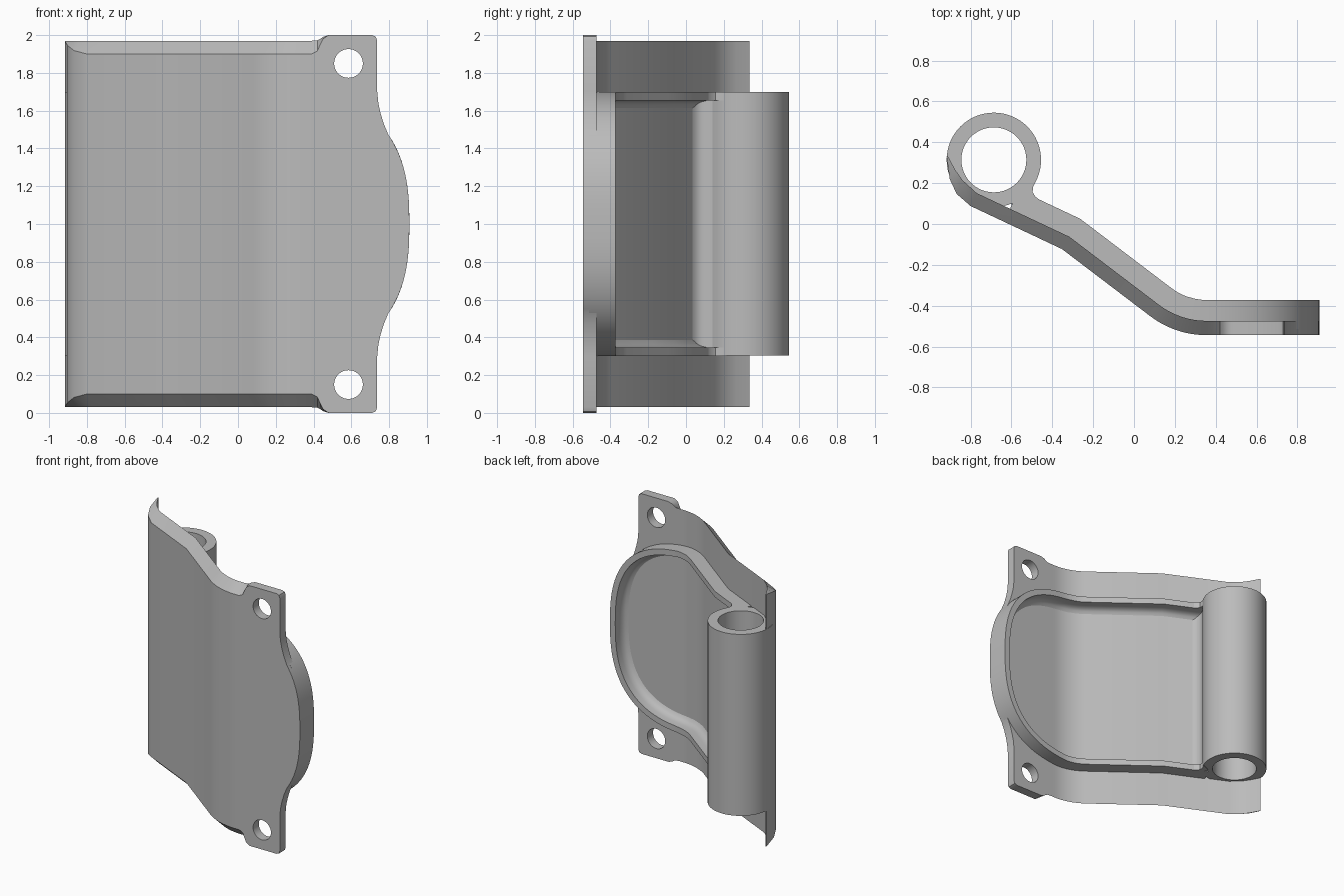
import bpy, bmesh, math
from mathutils import Vector

if "Cube" in bpy.data.objects:
    bpy.data.objects.remove(bpy.data.objects["Cube"], do_unlink=True)

grey = bpy.data.materials.new("plain grey")
grey.use_nodes = True
grey.diffuse_color = (0.5, 0.5, 0.5, 1)
grey.node_tree.nodes["Principled BSDF"].inputs["Base Color"].default_value = (0.5, 0.5, 0.5, 1)

PLATE, BOSS, MID = 0.07, 0.172, 1.0
FLAT_Y = -0.544


def loft(name, rings, closed=False):
    """Skin equal closed sections; cap the ends unless the loft is closed."""
    bm = bmesh.new()
    vs = [[bm.verts.new(p) for p in ring] for ring in rings]
    n = len(vs[0])
    for i in range(len(vs) if closed else len(vs) - 1):
        a, b = vs[i], vs[(i + 1) % len(vs)]
        for j in range(n):
            k = (j + 1) % n
            bm.faces.new((a[j], a[k], b[k], b[j]))
    if not closed:
        bm.faces.new(vs[0])
        bm.faces.new(vs[-1])
    bmesh.ops.recalc_face_normals(bm, faces=bm.faces)
    mesh = bpy.data.meshes.new(name)
    bm.to_mesh(mesh)
    bm.free()
    obj = bpy.data.objects.new(name, mesh)
    bpy.context.collection.objects.link(obj)
    mesh.materials.append(grey)
    return obj


def prism(name, outline, z0, z1):
    return loft(name, [[(x, y, z) for x, y in outline] for z in (z0, z1)])


def smooth(obj):
    bpy.ops.object.select_all(action='DESELECT')
    obj.select_set(True)
    bpy.context.view_layer.objects.active = obj
    bpy.ops.object.shade_smooth_by_angle(angle=math.radians(32))


# Front line of the bent sheet, seen from above
bend_r, bend_c, sweep = 0.455, Vector((0.355, -0.089)), 37.2
front = [Vector((-0.8, 0.088)), Vector((-0.353, -0.1225))]
for i in range(13):
    a = math.radians(270 - sweep + sweep * i / 12)
    front.append(bend_c + bend_r * Vector((math.cos(a), math.sin(a))))
front.append(Vector((0.95, FLAT_Y)))


def normal_of(a, b):
    d = (b - a).normalized()
    return Vector((-d.y, d.x))


edge_n = [normal_of(a, b) for a, b in zip(front, front[1:])]
miter = [edge_n[0]]
for a, b in zip(edge_n, edge_n[1:]):
    miter.append((a + b) / (1 + a.dot(b)))
miter.append(edge_n[-1])


def on_sheet(u, t):
    """Point at front position x = u, pushed back through the sheet by t."""
    i = 0
    while i < len(front) - 2 and u > front[i + 1].x:
        i += 1
    f = (u - front[i].x) / (front[i + 1].x - front[i].x)
    return front[i].lerp(front[i + 1], f) + t * miter[i].lerp(miter[i + 1], f)


def nose(a):
    """Rounded nose outline as (x, height above the middle)."""
    e = 2 / 2.6
    s = math.sin(a)
    return (0.2 + 0.707 * max(math.cos(a), 0) ** e,
            math.copysign(0.7 * abs(s) ** e, s))


# Sheet: stations of front point, back point, front and back half height
stations = [
    ((-0.917, 0.33), (-0.913, 0.336), 0.968, 0.97),
    ((-0.902, 0.22), (-0.875, 0.265), 0.945, 0.97),
    ((-0.868, 0.147), (-0.84, 0.215), 0.918, 0.97),
]
for p, m in zip(front[:-1], miter):
    stations.append((p, p + PLATE * m, 0.9, 0.97))
flat = [(0.39, 0.9, 0.97), (0.42, 0.915, 0.972), (0.435, 0.95, 0.98),
        (0.45, 0.98, 0.99), (0.48, 1, 1), (0.71, 1, 1), (0.729, 0.992, 0.992),
        (0.737, 0.97, 0.97), (0.737, 0.7, 0.7), (0.743, 0.64, 0.64),
        (0.755, 0.585, 0.585), (0.772, 0.53, 0.53)]
for i in range(16):
    x, h = nose(0.64 - 0.63 * i / 15)
    flat.append((x, h, h))
for x, hf, hb in flat:
    stations.append(((x, FLAT_Y), (x, FLAT_Y + PLATE), hf, hb))
plate = loft("bent_plate", [
    [(f[0], f[1], MID - hf), (b[0], b[1], MID - hb),
     (b[0], b[1], MID + hb), (f[0], f[1], MID + hf)]
    for f, b, hf, hb in stations])

# Bolt holes in the two flange ears
for z in (0.15, 1.85):
    ring = [2 * math.pi * k / 40 for k in range(40)]
    cutter = loft("hole_cutter", [
        [(0.585 + 0.076 * math.cos(a), y, z + 0.076 * math.sin(a)) for a in ring]
        for y in (-0.7, -0.3)])
    cutter.hide_render = True
    mod = plate.modifiers.new("bolt_hole", 'BOOLEAN')
    mod.operation, mod.solver, mod.object = 'DIFFERENCE', 'EXACT', cutter
    bpy.context.view_layer.objects.active = plate
    bpy.ops.object.modifier_apply(modifier=mod.name)
    bpy.data.objects.remove(cutter, do_unlink=True)

# Raised rim swept along the back, around the nose and back again
upper = [(u, 0.7) for u in (-0.64, -0.5, -0.353, -0.2, -0.05, 0.08, 0.11, 0.14, 0.17)]
arc = [nose(math.pi / 2 - math.pi * i / 64) for i in range(65)]
path = upper + arc + [(u, -h) for u, h in reversed(upper)]
section = [(0, 0.03), (0, BOSS), (0.045, BOSS), (0.047, 0.125),
           (0.054, 0.098), (0.068, 0.08), (0.09, 0.068), (0.09, 0.03)]
rings = []
for i, p in enumerate(path):
    a, b = Vector(path[max(i - 1, 0)]), Vector(path[min(i + 1, len(path) - 1)])
    d = (b - a).normalized()
    ring = []
    for inset, t in section:
        u, h = p[0] + d.y * inset, p[1] - d.x * inset
        q = on_sheet(u, t)
        ring.append((q.x, q.y, MID + h))
    rings.append(ring)
rim = loft("pocket_rim", rings)

# Hinge barrel with its open bore
barrel_rings = []
for k in range(64):
    a = 2 * math.pi * k / 64
    barrel_rings.append([(-0.686 + r * math.cos(a), 0.314 + r * math.sin(a), z)
                         for r, z in ((0.159, 0.305), (0.231, 0.305),
                                      (0.231, 1.7), (0.159, 1.7))])
barrel = loft("hinge_barrel", barrel_rings, closed=True)

# Fillets joining the barrel to the pocket floor and to the rim ends
floor_fillet = prism("floor_fillet", [
    (-0.515, 0.028), (-0.538, 0.048), (-0.55, 0.075), (-0.549, 0.105),
    (-0.53, 0.148), (-0.6, 0.16), (-0.6, 0.05)], 0.33, 1.67)
nook = [(-0.455, 0.113), (-0.482, 0.133), (-0.496, 0.155), (-0.495, 0.18),
        (-0.478, 0.215), (-0.54, 0.19), (-0.53, 0.1)]
lower_nook = prism("lower_rim_fillet", nook, 0.3, 0.345)
upper_nook = prism("upper_rim_fillet", nook, 1.655, 1.7)

for part in (plate, rim, barrel, floor_fillet, lower_nook, upper_nook):
    smooth(part)
